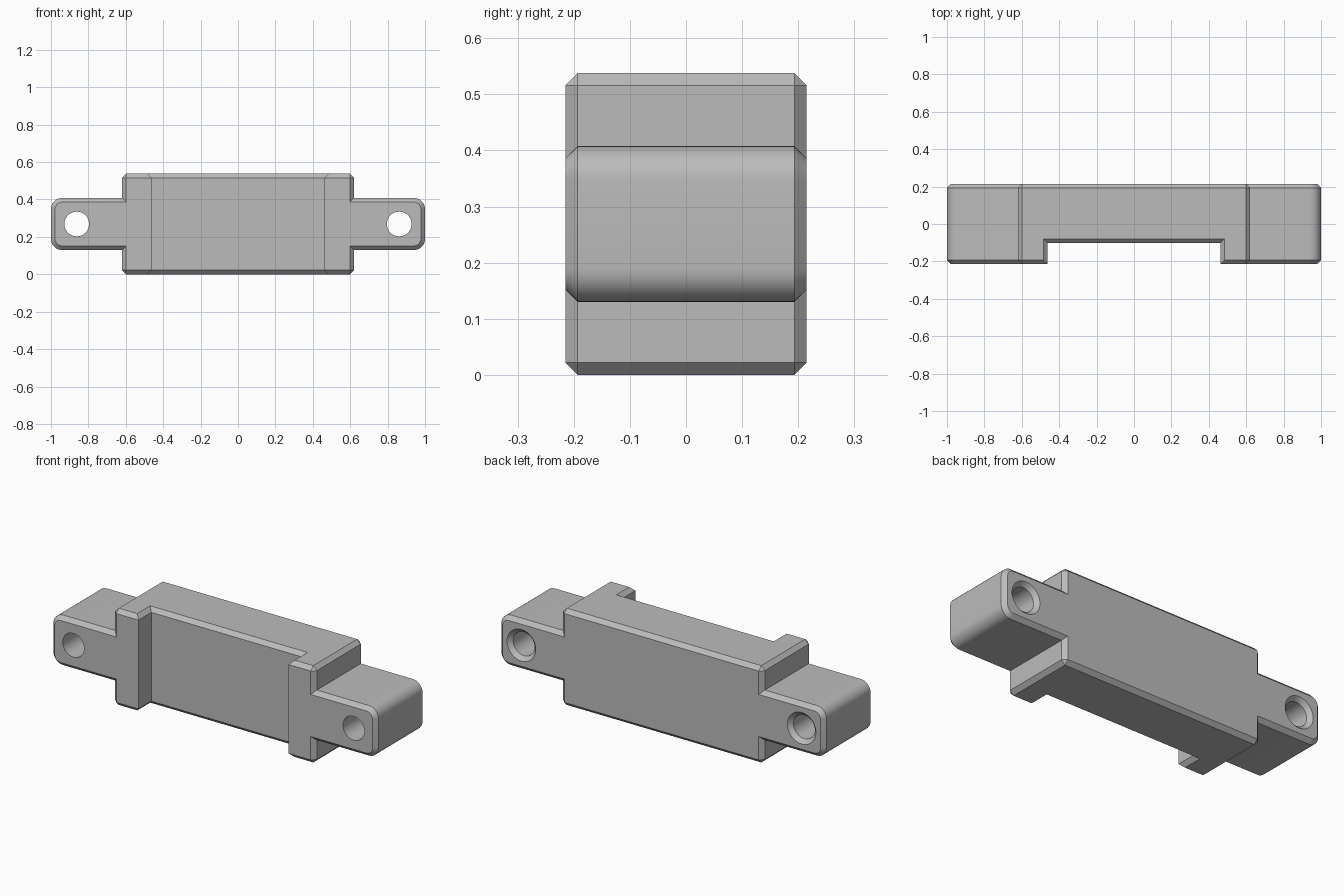
import bpy, bmesh
from math import sin, cos, pi

cube = bpy.data.objects.get("Cube")
if cube:
    bpy.data.objects.remove(cube, do_unlink=True)

# Main dimensions
C = 0.022                        # chamfer used on every edge
HALF_W, HALF_H, HALF_D = 0.62, 0.269, 0.215
EAR_H, EAR_R = 0.139, 0.06
ARC_STEPS = 8

grey = bpy.data.materials.new("grey")
grey.use_nodes = True
grey.diffuse_color = (0.5, 0.5, 0.5, 1)
grey.node_tree.nodes["Principled BSDF"].inputs["Base Color"].default_value = (0.5, 0.5, 0.5, 1)


def loft(name, rings):
    """Closed solid through rings that share a point count."""
    bm = bmesh.new()
    loops = [[bm.verts.new(p) for p in ring] for ring in rings]
    n = len(loops[0])
    for a, b in zip(loops, loops[1:]):
        for i in range(n):
            j = (i + 1) % n
            bm.faces.new((a[i], a[j], b[j], b[i]))
    bm.faces.new(loops[0])
    bm.faces.new(loops[-1])
    bmesh.ops.remove_doubles(bm, verts=bm.verts, dist=1e-5)
    bmesh.ops.recalc_face_normals(bm, faces=bm.faces)
    mesh = bpy.data.meshes.new(name)
    bm.to_mesh(mesh)
    bm.free()
    mesh.materials.append(grey)
    obj = bpy.data.objects.new(name, mesh)
    bpy.context.collection.objects.link(obj)
    return obj


def outline(y, d):
    """Housing outline with two ears, moved inward by d."""
    quarter = []
    for i in range(ARC_STEPS + 1):
        a = pi / 2 * i / ARC_STEPS
        r = EAR_R - d
        quarter.append((1 - EAR_R + r * cos(a), EAR_H - EAR_R + r * sin(a)))
    quarter += [(HALF_W - d, EAR_H - d), (HALF_W - d, HALF_H - C), (HALF_W - C, HALF_H - d)]
    half = quarter + [(-x, z) for x, z in reversed(quarter)]
    full = half + [(x, -z) for x, z in reversed(half)]
    return [(x, y, z + HALF_H) for x, z in full]


def recess_ring(z, flare):
    x, back, front = 0.462 + flare, -0.102 + flare, -0.5
    return [(-x, front, z), (x, front, z), (x, back, z), (-x, back, z)]


def circle(x, y, r, n=40):
    return [(x + r * cos(2 * pi * i / n), y, HALF_H + r * sin(2 * pi * i / n)) for i in range(n)]


# Housing with chamfered front and back rims
housing = loft("housing", [outline(-HALF_D, C), outline(-HALF_D + C, 0),
                           outline(HALF_D - C, 0), outline(HALF_D, C)])

# Front recess, flared where it meets the top and bottom edges
top = 2 * HALF_H
cutters = [loft("recess_cutter", [recess_ring(-C, 2 * C), recess_ring(C, 0),
                                  recess_ring(top - C, 0), recess_ring(top + C, 2 * C)])]

# Mounting holes, countersunk at the back
HOLE_R = 0.066
for side, x in (("left", 0.862), ("right", -0.862)):
    cutters.append(loft(side + "_hole_cutter", [
        circle(x, -0.3, HOLE_R), circle(x, HALF_D - C, HOLE_R),
        circle(x, HALF_D + C, HOLE_R + 2 * C)]))

bpy.ops.object.select_all(action='DESELECT')
housing.select_set(True)
bpy.context.view_layer.objects.active = housing
for cutter in cutters:
    cutter.hide_render = True
    mod = housing.modifiers.new(cutter.name, 'BOOLEAN')
    mod.operation = 'DIFFERENCE'
    mod.solver = 'EXACT'
    mod.object = cutter
    bpy.ops.object.modifier_apply(modifier=mod.name)
    bpy.data.objects.remove(cutter, do_unlink=True)

bpy.ops.object.shade_smooth_by_angle(angle=pi / 9)
